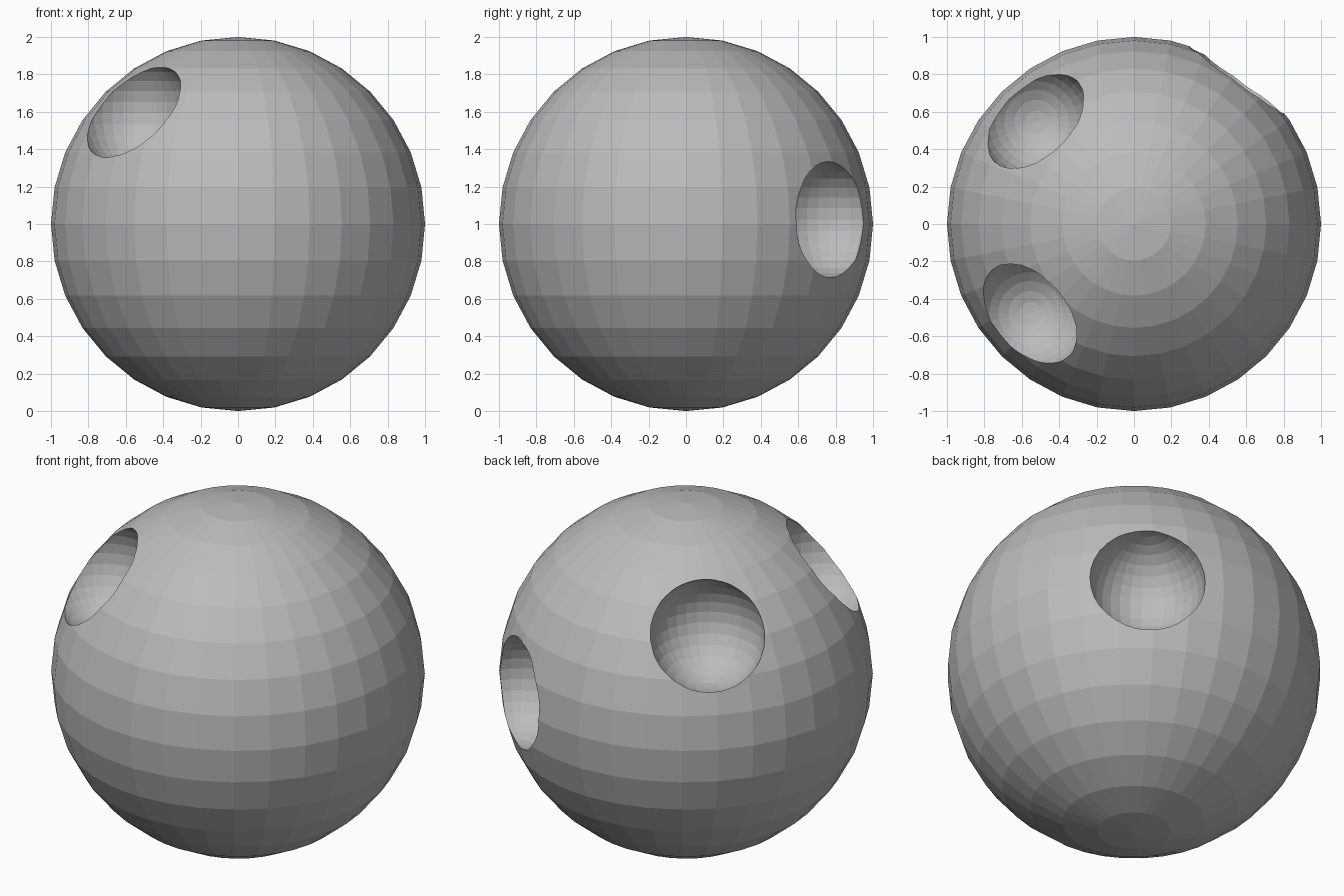
import bpy
from mathutils import Vector

if "Cube" in bpy.data.objects:
    bpy.data.objects.remove(bpy.data.objects["Cube"], do_unlink=True)

# Single flat colour
grey = bpy.data.materials.new("light_grey")
grey.use_nodes = True
COLOUR = (0.5, 0.5, 0.5, 1)
grey.diffuse_color = COLOUR
grey.node_tree.nodes["Principled BSDF"].inputs["Base Color"].default_value = COLOUR

CENTRE = Vector((0, 0, 1))


def ball(name, radius, location):
    bpy.ops.mesh.primitive_uv_sphere_add(segments=32, ring_count=16,
                                         radius=radius, location=location)
    obj = bpy.context.object
    obj.name = name
    obj.data.materials.append(grey)
    return obj


# Faceted main body
body = ball("ball_body", 1, CENTRE)

# Round sockets: outward direction of each one
SOCKETS = {
    "front_socket": (-0.556, -0.479, 0.596),
    "back_socket": (-0.527, 0.551, 0.566),
    "side_socket": (0.552, 0.772, 0.024),
}
for name, direction in SOCKETS.items():
    spot = CENTRE + Vector(direction).normalized() * 0.94
    cutter = ball(name + "_cutter", 0.31, spot)
    cut = body.modifiers.new(name, "BOOLEAN")
    cut.operation = "DIFFERENCE"
    cut.solver = "EXACT"
    cut.object = cutter
    bpy.context.view_layer.objects.active = body
    bpy.ops.object.modifier_apply(modifier=cut.name)
    bpy.data.objects.remove(cutter, do_unlink=True)

body.data.polygons.foreach_set("use_smooth", [False] * len(body.data.polygons))
